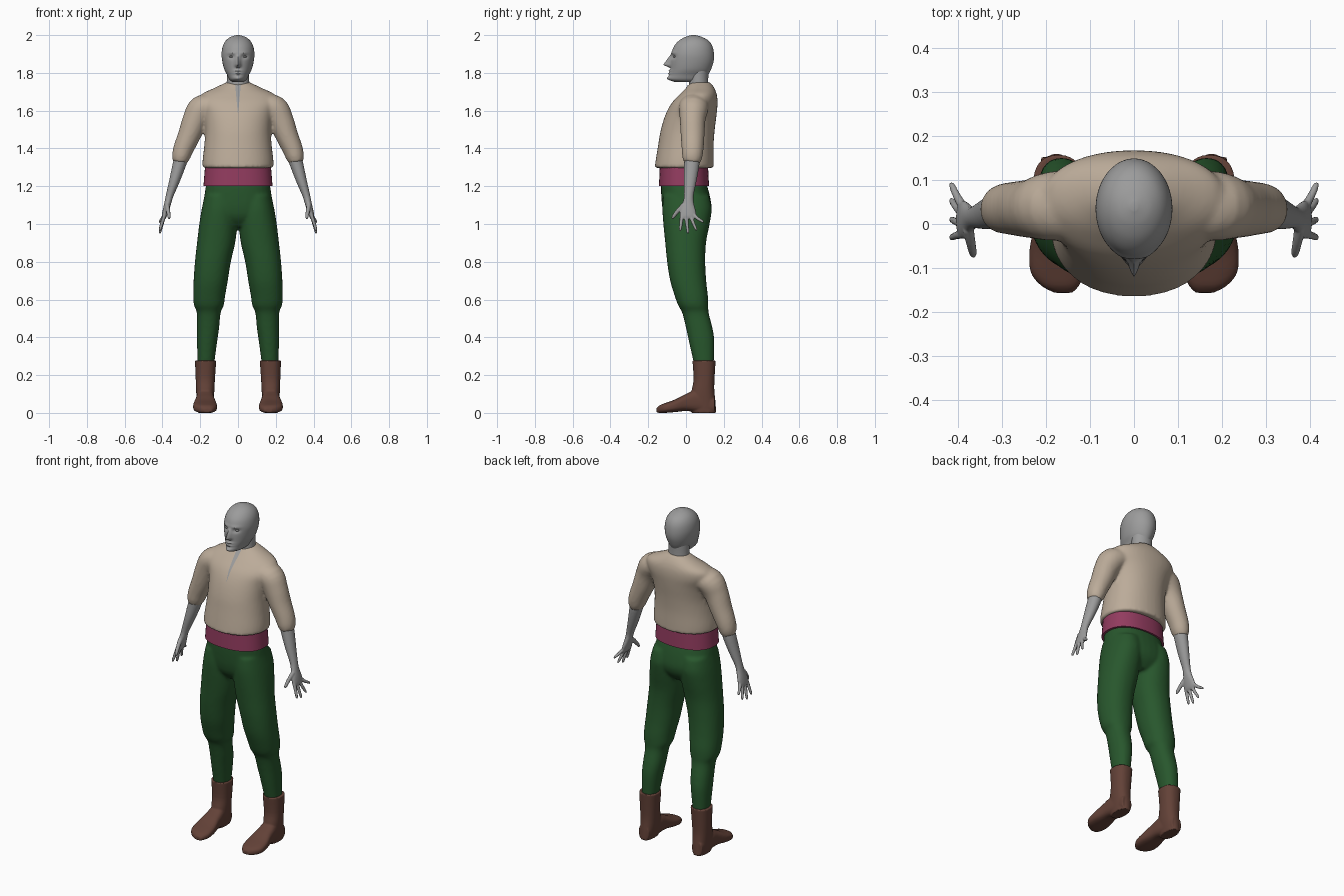
import bpy, bmesh, math
from mathutils import Vector

old = bpy.data.objects.get("Cube")
if old:
    bpy.data.objects.remove(old)


def material(name, colour):
    m = bpy.data.materials.new(name)
    m.use_nodes = True
    m.diffuse_color = (*colour, 1)
    m.node_tree.nodes["Principled BSDF"].inputs["Base Color"].default_value = (*colour, 1)
    return m


SKIN = material("grey skin", (0.33, 0.33, 0.33))
SHIRT = material("cream cloth", (0.50, 0.41, 0.32))
SASH = material("crimson sash", (0.29, 0.045, 0.115))
PANTS = material("dark green cloth", (0.021, 0.095, 0.026))
BOOTS = material("brown leather", (0.125, 0.054, 0.039))


def smooth_rows(rows, steps):
    """Catmull-Rom interpolation through rows of numbers."""
    out = []
    for i in range(len(rows) - 1):
        p, a, b, n = rows[max(i - 1, 0)], rows[i], rows[i + 1], rows[min(i + 2, len(rows) - 1)]
        for k in range(steps):
            t = k / steps
            out.append([a_ + t / 2 * (b_ - p_ + t * (2 * p_ - 5 * a_ + 4 * b_ - n_
                        + t * (3 * (a_ - b_) + n_ - p_)))
                        for p_, a_, b_, n_ in zip(p, a, b, n)])
    return out + [list(rows[-1])]


def loft(bm, rings, segs=32, power=2.0):
    """Closed skin through rings of (centre, half axis u, half axis v)."""
    loops = []
    for c, u, v in rings:
        loop = []
        for i in range(segs):
            a = 2 * math.pi * i / segs
            cu, sv = math.cos(a), math.sin(a)
            cu = math.copysign(abs(cu) ** (2 / power), cu)
            sv = math.copysign(abs(sv) ** (2 / power), sv)
            loop.append(bm.verts.new(c + u * cu + v * sv))
        loops.append(loop)
    for a, b in zip(loops, loops[1:]):
        for i in range(segs):
            j = (i + 1) % segs
            bm.faces.new((a[i], a[j], b[j], b[i]))
    bm.faces.new(loops[0])
    bm.faces.new(loops[-1])


def upright(bm, rows, steps=4, power=2.0, segs=32):
    """Rows: height, x from, x to, y from, y to."""
    loft(bm, [(Vector(((a + b) / 2, (c + d) / 2, z)), Vector(((b - a) / 2, 0, 0)),
               Vector((0, (d - c) / 2, 0)))
              for z, a, b, c, d in smooth_rows(rows, steps)], segs, power)


def centred(bm, rows, **kw):
    """Rows: height, half width, y from, y to."""
    upright(bm, [(z, -w, w, c, d) for z, w, c, d in rows], **kw)


def tube(bm, rows, steps=4, segs=24):
    """Rows: x, y, z, thickness in the arm plane, thickness along y."""
    rows = smooth_rows(rows, steps)
    rings = []
    for i, r in enumerate(rows):
        t = Vector(rows[min(i + 1, len(rows) - 1)][:3]) - Vector(rows[max(i - 1, 0)][:3])
        u = Vector((t.z, 0, -t.x)).normalized()
        v = t.cross(u).normalized()
        rings.append((Vector(r[:3]), u * r[3], v * r[4]))
    loft(bm, rings, segs)


def finish(bm, name, mat, mirror=False, voxel=0, relax=0):
    bmesh.ops.recalc_face_normals(bm, faces=bm.faces)
    me = bpy.data.meshes.new(name)
    bm.to_mesh(me)
    bm.free()
    me.materials.append(mat)
    ob = bpy.data.objects.new(name, me)
    bpy.context.collection.objects.link(ob)
    if mirror:
        mod = ob.modifiers.new("Mirror", "MIRROR")
        mod.use_mirror_merge = False
    if voxel:
        mod = ob.modifiers.new("Fuse", "REMESH")
        mod.mode, mod.voxel_size, mod.use_smooth_shade = "VOXEL", voxel, True
        if relax:
            mod = ob.modifiers.new("Relax", "SMOOTH")
            mod.factor, mod.iterations = 0.5, relax
    bpy.ops.object.select_all(action="DESELECT")
    bpy.context.view_layer.objects.active = ob
    ob.select_set(True)
    bpy.ops.object.shade_smooth_by_angle(angle=math.radians(40))
    return ob


# Head, with the face pushed out of the front of the loft
bm = bmesh.new()
centred(bm, [(1.752, .03, -.06, .085), (1.765, .046, -.088, .105), (1.79, .058, -.088, .118),
             (1.82, .073, -.083, .133), (1.86, .083, -.082, .146), (1.9, .087, -.078, .148),
             (1.94, .081, -.064, .14), (1.97, .065, -.038, .12), (1.99, .04, -.004, .085),
             (2.0, .008, .03, .05)], steps=7, segs=72)


def bump(v, x, z, wx, wz):
    return math.exp(-((abs(v.x) - x) / wx) ** 2 - ((v.z - z) / wz) ** 2)


for vert in bm.verts:
    v = vert.co.copy()
    if v.y < 0.0:
        ramp = (1.9 - v.z) / .058 if v.z > 1.842 else (v.z - 1.826) / .016
        nose = .038 * max(0, min(1, ramp)) * math.exp(-(v.x / .012) ** 2)
        brow = .005 * bump(v, .03, 1.906, .025, .008)
        socket = -.011 * bump(v, .034, 1.886, .017, .011)
        lips = .008 * (bump(v, 0, 1.811, .02, .005) + bump(v, 0, 1.797, .018, .005))
        chin = .011 * bump(v, 0, 1.772, .022, .011)
        vert.co.y -= nose + brow + socket + lips + chin
finish(bm, "head", SKIN)

bm = bmesh.new()
centred(bm, [(1.66, .07, .0, .13), (1.74, .06, .015, .118), (1.83, .06, .01, .12)])
finish(bm, "neck", SKIN)

# Eyes
bm = bmesh.new()
bmesh.ops.create_uvsphere(bm, u_segments=16, v_segments=10, radius=.011)
bmesh.ops.scale(bm, vec=(1.15, 1, .6), verts=bm.verts)
bmesh.ops.translate(bm, vec=(.034, -.056, 1.886), verts=bm.verts)
finish(bm, "eyes", SKIN, mirror=True)

# Shirt: body and sleeves fused together
bm = bmesh.new()
centred(bm, [(1.297, .188, -.166, .146), (1.34, .187, -.16, .146), (1.42, .178, -.147, .146),
             (1.5, .174, -.133, .152), (1.58, .185, -.108, .162), (1.64, .21, -.076, .167),
             (1.685, .195, -.035, .163), (1.72, .125, -.0, .15), (1.75, .062, .025, .128)],
        power=2.15, segs=48)
for s in (1, -1):
    tube(bm, [(s * x, y, z, a, b) for x, y, z, a, b in (
        (.12, .045, 1.635, .055, .08), (.19, .04, 1.61, .073, .078), (.226, .035, 1.55, .068, .068),
        (.258, .035, 1.47, .06, .063), (.288, .035, 1.4, .054, .058),
        (.302, .033, 1.355, .048, .053), (.308, .03, 1.325, .037, .043))])
shirt = finish(bm, "shirt", SHIRT, voxel=.009, relax=3)

# Neck slit laid on the chest
bm = bmesh.new()
rows = 16
prev = None
for i in range(rows + 1):
    z, w = 1.585 + .15 * i / rows, .001 + .014 * i / rows
    pair = [bm.verts.new((x, -.3, z)) for x in (-w, 0, w)]
    if prev:
        for k in (0, 1):
            bm.faces.new((prev[k], prev[k + 1], pair[k + 1], pair[k]))
    prev = pair
slit = finish(bm, "neck_slit", SKIN)
wrap = slit.modifiers.new("Lay on shirt", "SHRINKWRAP")
wrap.target, wrap.wrap_method, wrap.wrap_mode = shirt, "PROJECT", "ABOVE_SURFACE"
wrap.use_project_y, wrap.use_positive_direction, wrap.offset = True, True, .003

# Forearms and hands
bm = bmesh.new()
tube(bm, [(.295, .033, 1.37, .038, .042), (.312, .03, 1.31, .035, .04), (.336, .022, 1.23, .028, .034),
          (.362, .015, 1.15, .02, .025), (.372, .012, 1.11, .018, .03),
          (.383, .01, 1.07, .016, .042), (.391, .01, 1.04, .013, .043), (.394, .01, 1.027, .008, .036)])
for base, tip, low in ((-.022, -.03, .963), (.0, .01, .95), (.022, .053, .965), (.04, .088, 1.005)):
    tube(bm, [(.388, base, 1.05, .01, .011), (.402, (base + tip) / 2, (1.05 + low) / 2, .009, .009),
              (.413, tip, low + .008, .007, .007), (.415, tip, low, .003, .003)], segs=12)
tube(bm, [(.376, -.01, 1.1, .013, .015), (.37, -.042, 1.07, .011, .012),
          (.365, -.066, 1.04, .009, .009), (.364, -.073, 1.027, .004, .004)], segs=12)
finish(bm, "forearms_and_hands", SKIN, mirror=True, voxel=.004, relax=2)

# Sash
bm = bmesh.new()
centred(bm, [(1.2, .183, -.143, .122), (1.3, .175, -.139, .117)], steps=1, power=2.3, segs=48)
finish(bm, "sash", SASH)

# Trousers: hips and both legs fused together
bm = bmesh.new()
centred(bm, [(1.215, .168, -.133, .108), (1.15, .178, -.131, .126), (1.08, .187, -.124, .136),
             (1.03, .15, -.108, .122), (.985, .06, -.07, .085)], power=2.3)
leg = [(1.15, .012, .176, -.12, .122), (1.08, .003, .192, -.125, .136), (1.0, .004, .205, -.12, .125),
       (.9, .015, .217, -.11, .106), (.8, .038, .228, -.1, .102), (.7, .054, .235, -.084, .107),
       (.62, .068, .237, -.06, .116), (.57, .075, .233, -.042, .118), (.53, .092, .218, -.02, .12),
       (.45, .1, .217, .0, .14), (.38, .11, .217, .015, .15), (.26, .126, .214, .042, .147)]
for s in (1, -1):
    upright(bm, [(z, s * a, s * b, c, d) for z, a, b, c, d in leg], power=2.2)
finish(bm, "trousers", PANTS, voxel=.009, relax=4)

# Boots: shaft and foot fused together
bm = bmesh.new()
upright(bm, [(0, .14, .212, .03, .16), (.06, .13, .218, .02, .156), (.12, .125, .222, .03, .15),
             (.18, .122, .224, .04, .151), (.277, .115, .228, .034, .157)], power=2.3)
foot = [(.152, .145, .21, 0, .08), (.06, .128, .22, .004, .12), (.0, .122, .226, .01, .1),
        (-.06, .112, .237, .004, .07), (-.11, .112, .234, 0, .052), (-.14, .125, .21, 0, .04),
        (-.156, .14, .18, .003, .024)]
loft(bm, [(Vector(((a + b) / 2, y, (c + d) / 2)), Vector(((b - a) / 2, 0, 0)), Vector((0, 0, (d - c) / 2)))
          for y, a, b, c, d in smooth_rows(foot, 4)], power=2.8)
finish(bm, "boots", BOOTS, mirror=True, voxel=.005, relax=2)
